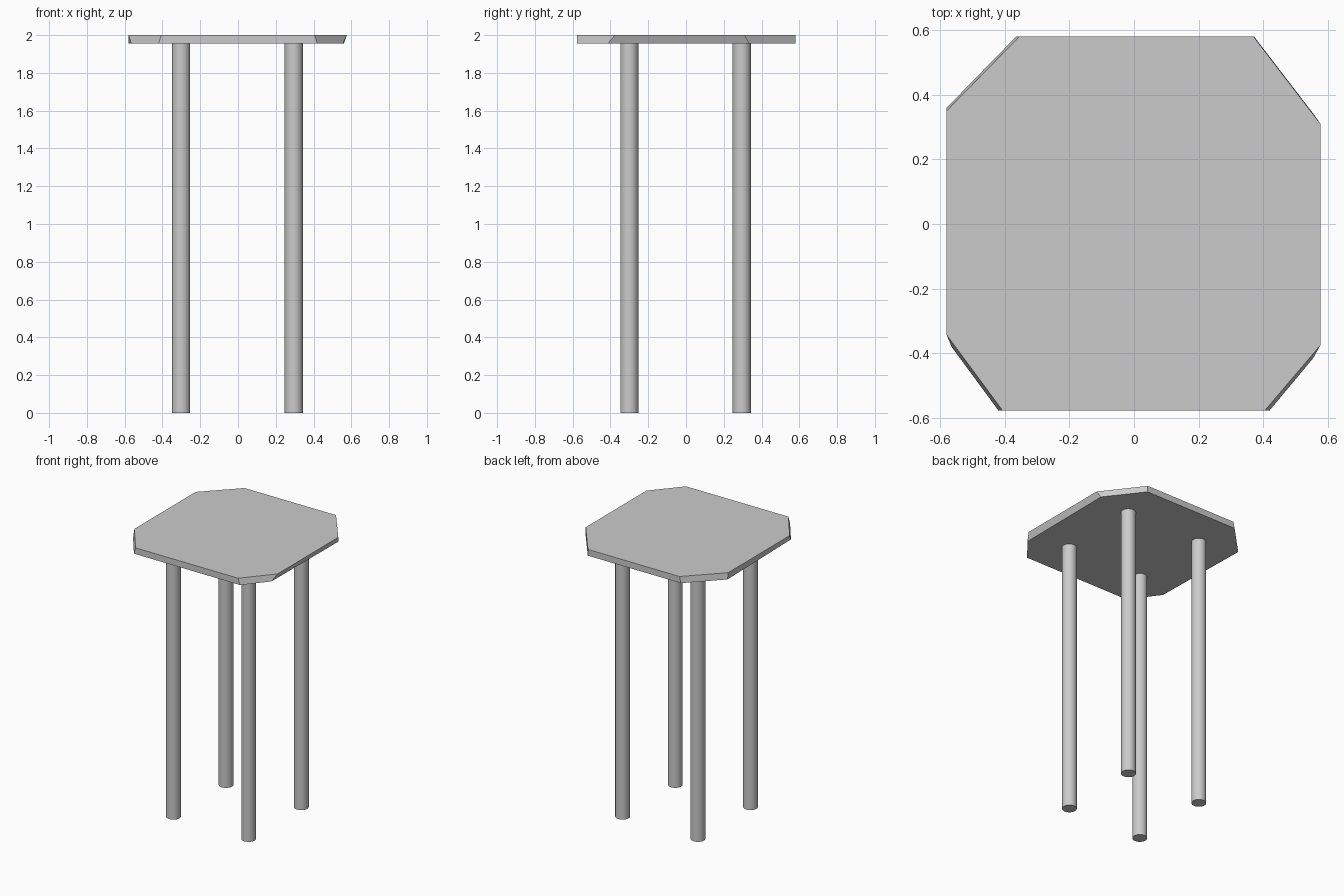
import bpy
import bmesh

cube = bpy.data.objects.get("Cube")
if cube:
    bpy.data.objects.remove(cube, do_unlink=True)

grey = bpy.data.materials.new("plain grey")
grey.use_nodes = True
colour = (0.6, 0.6, 0.6, 1)
grey.diffuse_color = colour
grey.node_tree.nodes["Principled BSDF"].inputs["Base Color"].default_value = colour

SEAT_BOTTOM, SEAT_TOP = 1.955, 2.0


def add_seat(lower, upper):
    """Loft a slab between two outlines with the same number of corners."""
    bm = bmesh.new()
    low = [bm.verts.new((x, y, SEAT_BOTTOM)) for x, y in lower]
    top = [bm.verts.new((x, y, SEAT_TOP)) for x, y in upper]
    bm.faces.new(low)
    bm.faces.new(top)
    for i in range(len(low)):
        j = (i + 1) % len(low)
        bm.faces.new((low[i], low[j], top[j], top[i]))
    bmesh.ops.recalc_face_normals(bm, faces=bm.faces)
    mesh = bpy.data.meshes.new("seat")
    bm.to_mesh(mesh)
    bm.free()
    mesh.materials.append(grey)
    seat = bpy.data.objects.new("seat", mesh)
    bpy.context.collection.objects.link(seat)


def add_leg(name, x, y):
    bpy.ops.mesh.primitive_cylinder_add(
        vertices=32, radius=0.048, depth=SEAT_BOTTOM,
        location=(x, y, SEAT_BOTTOM / 2))
    leg = bpy.context.object
    leg.name = name
    leg.data.materials.append(grey)
    bpy.ops.object.shade_smooth_by_angle()


# Seat: a slab with four uneven, slightly slanted cut corners
add_seat(
    lower=[(-0.365, 0.58), (-0.58, 0.36), (-0.565, -0.38), (-0.42, -0.577),
           (0.42, -0.577), (0.555, -0.415), (0.56, 0.335), (0.372, 0.58)],
    upper=[(-0.355, 0.58), (-0.58, 0.35), (-0.58, -0.343), (-0.407, -0.577),
           (0.405, -0.577), (0.577, -0.375), (0.577, 0.31), (0.37, 0.58)])

# Four straight round legs
for depth, y in (("front", -0.3), ("back", 0.295)):
    for side, x in (("right", -0.301), ("left", 0.295)):
        add_leg(f"{depth}_{side}_leg", x, y)
